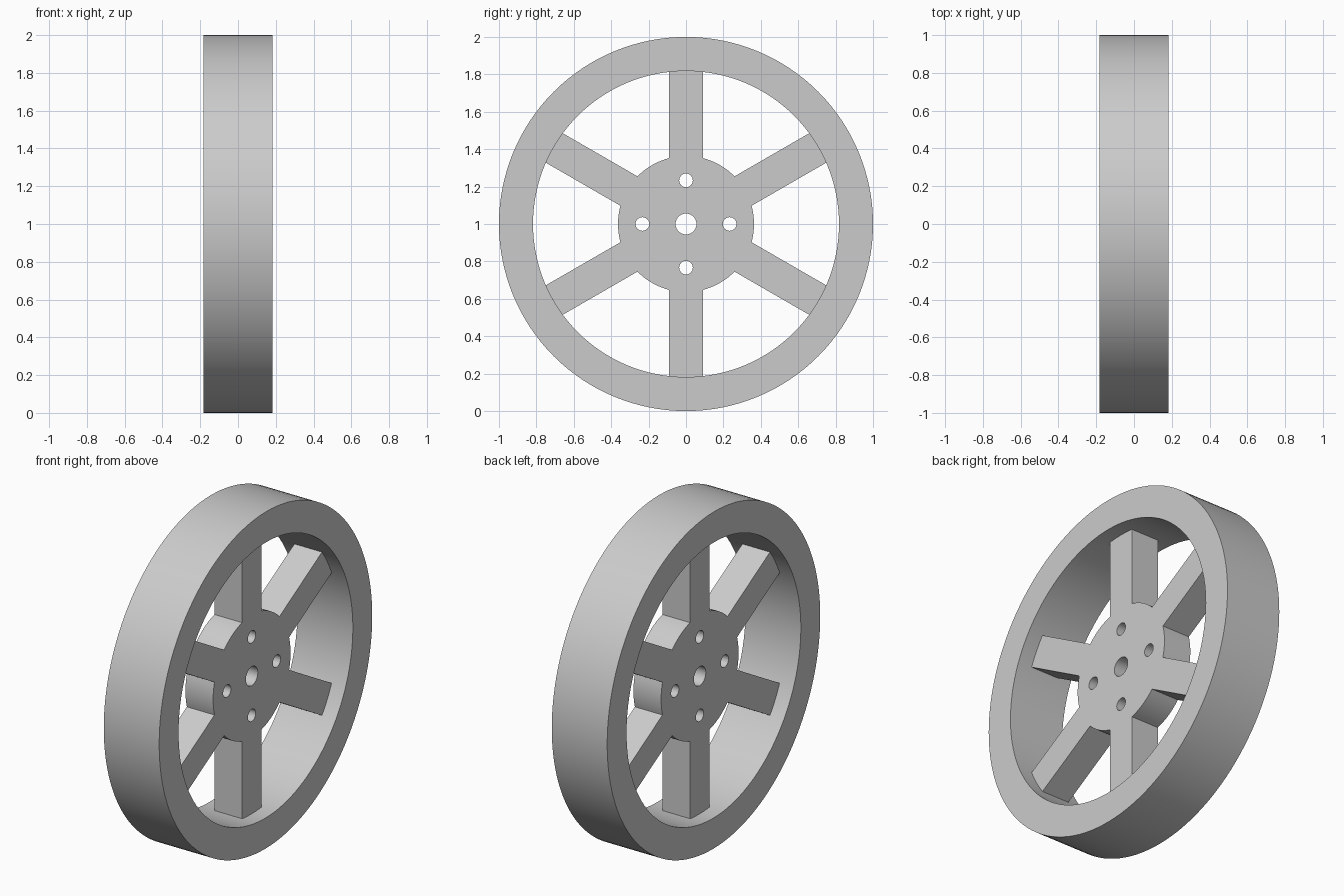
import bpy, bmesh
from math import sin, cos, asin, pi, radians
from mathutils import Matrix

cube = bpy.data.objects.get("Cube")
if cube:
    bpy.data.objects.remove(cube)

RIM_OUT, RIM_IN, RIM_HALF = 1.0, 0.818, 0.182
HUB_R, SPOKE_HALF, HUB_HALF = 0.3636, 0.0909, 0.0909
BORE_R, BOLT_R, BOLT_DIST = 0.056, 0.0364, 0.233

grey = bpy.data.materials.new("light_grey")
grey.use_nodes = True
colour = (0.6, 0.6, 0.6, 1)
grey.diffuse_color = colour
grey.node_tree.nodes["Principled BSDF"].inputs["Base Color"].default_value = colour


def arc(radius, start, end, steps):
    """Points from start to end angle, both included."""
    angles = [start + (end - start) * i / steps for i in range(steps + 1)]
    return [(radius * cos(a), radius * sin(a)) for a in angles]


def circle(radius, steps, cx=0, cy=0):
    return [(cx + x, cy + y) for x, y in arc(radius, 0, 2 * pi, steps)[:-1]]


def extruded(name, loops, half_depth):
    """Fill an outline with holes, extrude it and stand it up along x."""
    curve = bpy.data.curves.new(name, "CURVE")
    curve.dimensions = "2D"
    curve.fill_mode = "BOTH"
    curve.extrude = half_depth
    for loop in loops:
        spline = curve.splines.new("POLY")
        spline.points.add(len(loop) - 1)
        for point, (x, y) in zip(spline.points, loop):
            point.co = (x, y, 0, 1)
        spline.use_cyclic_u = True
    temp = bpy.data.objects.new(name + "_outline", curve)
    bpy.context.scene.collection.objects.link(temp)
    graph = bpy.context.evaluated_depsgraph_get()
    mesh = bpy.data.meshes.new_from_object(temp.evaluated_get(graph))
    bpy.data.objects.remove(temp)

    bm = bmesh.new()
    bm.from_mesh(mesh)
    bmesh.ops.remove_doubles(bm, verts=bm.verts, dist=1e-5)
    bmesh.ops.recalc_face_normals(bm, faces=bm.faces)
    bm.to_mesh(mesh)
    bm.free()
    # Axle along x, wheel resting on the ground
    mesh.transform(Matrix(((0, 0, 1, 0), (1, 0, 0, 0), (0, 1, 0, RIM_OUT), (0, 0, 0, 1))))
    mesh.materials.clear()
    mesh.materials.append(grey)
    obj = bpy.data.objects.new(name, mesh)
    bpy.context.scene.collection.objects.link(obj)
    bpy.ops.object.select_all(action="DESELECT")
    obj.select_set(True)
    bpy.context.view_layer.objects.active = obj
    bpy.ops.object.shade_smooth_by_angle(angle=radians(30))
    return obj


# Rim
extruded("rim", [circle(RIM_OUT, 128), circle(RIM_IN, 128)], RIM_HALF)

# Hub and six spokes in one outline, spoke tips sunk slightly into the rim
tip_r = RIM_IN + 0.006
tip_a = asin(SPOKE_HALF / tip_r)
root_a = asin(SPOKE_HALF / HUB_R)
outline = []
for i in range(6):
    mid = pi / 6 + i * pi / 3
    outline += arc(tip_r, mid - tip_a, mid + tip_a, 6)
    outline += arc(HUB_R, mid + root_a, mid + pi / 3 - root_a, 10)

# Axle bore and four bolt holes
holes = [circle(BORE_R, 40)]
for i in range(4):
    a = i * pi / 2
    holes.append(circle(BOLT_R, 32, BOLT_DIST * cos(a), BOLT_DIST * sin(a)))
extruded("hub_and_spokes", [outline] + holes, HUB_HALF)
